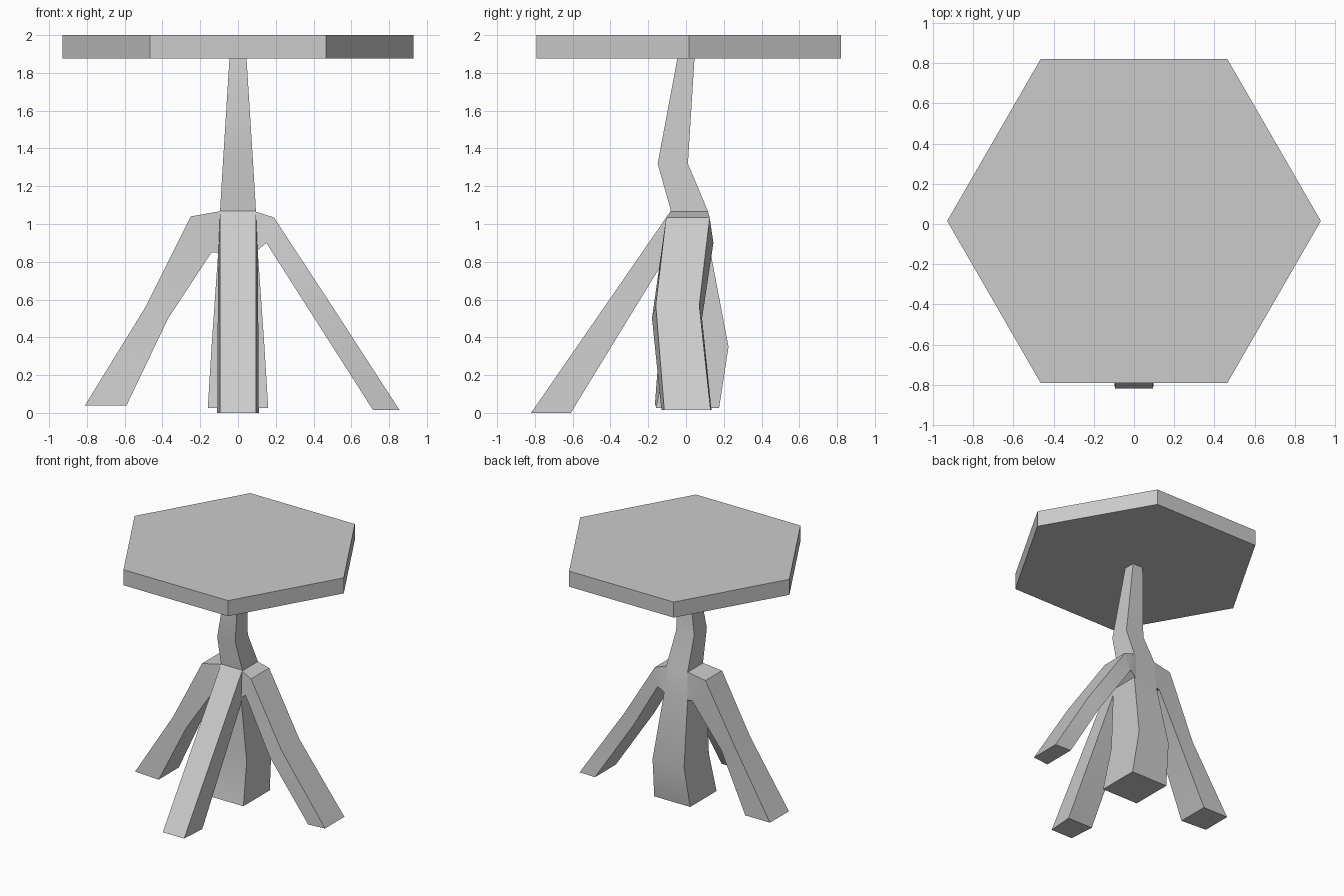
import bpy, bmesh

if "Cube" in bpy.data.objects:
    bpy.data.objects.remove(bpy.data.objects["Cube"])


def loft(name, rings):
    """Closed solid through a list of equal-length point rings."""
    bm = bmesh.new()
    loops = [[bm.verts.new(p) for p in ring] for ring in rings]
    for a, b in zip(loops, loops[1:]):
        n = len(a)
        for i in range(n):
            j = (i + 1) % n
            bm.faces.new((a[i], a[j], b[j], b[i]))
    bm.faces.new(loops[0])
    bm.faces.new(loops[-1])
    bmesh.ops.recalc_face_normals(bm, faces=bm.faces[:])
    mesh = bpy.data.meshes.new(name)
    bm.to_mesh(mesh)
    bm.free()
    obj = bpy.data.objects.new(name, mesh)
    bpy.context.collection.objects.link(obj)
    bpy.ops.object.select_all(action='DESELECT')
    obj.select_set(True)
    bpy.context.view_layer.objects.active = obj
    bpy.ops.object.shade_smooth_by_angle(angle=0.52)
    return obj


def level_ring(z, hx, y0, y1):
    return [(-hx, y0, z), (hx, y0, z), (hx, y1, z), (-hx, y1, z)]


def side_ring(outer, inner, y_outer, y_inner):
    """Leg section from (x, z) outer and inner edges and their y spans."""
    (xo, zo), (xi, zi) = outer, inner
    return [(xo, y_outer[0], zo), (xo, y_outer[1], zo),
            (xi, y_inner[1], zi), (xi, y_inner[0], zi)]


# Hexagonal table top
bpy.ops.mesh.primitive_cylinder_add(vertices=6, radius=0.93, depth=0.125,
                                    location=(0, 0.015, 1.9375),
                                    rotation=(0, 0, 1.5707963))
bpy.context.object.name = "table_top"

# Back leg, hub and bent stem in one run
loft("back_leg_and_stem", [
    level_ring(0.025, 0.16, -0.16, 0.175),
    level_ring(0.35, 0.14, -0.09, 0.225),
    level_ring(0.85, 0.105, -0.11, 0.13),
    level_ring(1.07, 0.095, -0.08, 0.115),
    level_ring(1.32, 0.08, -0.15, 0.01),
    level_ring(1.88, 0.045, -0.045, 0.045),
])

# Straight front leg
loft("front_leg", [
    [(-0.095, -0.82, 0), (0.095, -0.82, 0), (0.11, -0.61, 0), (-0.11, -0.61, 0)],
    [(-0.095, -0.08, 1.07), (0.095, -0.08, 1.07), (0.105, -0.09, 0.85), (-0.105, -0.09, 0.85)],
])

# Right leg, kneed towards the front
loft("right_leg", [
    side_ring((0.855, 0.015), (0.715, 0.015), (-0.115, 0.13), (-0.13, 0.135)),
    side_ring((0.495, 0.57), (0.405, 0.50), (-0.16, 0.07), (-0.18, 0.085)),
    side_ring((0.19, 1.035), (0.15, 0.90), (-0.105, 0.125), (-0.12, 0.145)),
    side_ring((0.08, 1.07), (0.09, 0.85), (-0.08, 0.115), (-0.10, 0.13)),
])

# Left leg, kneed inwards
loft("left_leg", [
    side_ring((-0.81, 0.04), (-0.59, 0.04), (-0.15, 0.09), (-0.165, 0.09)),
    side_ring((-0.49, 0.56), (-0.37, 0.50), (-0.12, 0.08), (-0.13, 0.08)),
    side_ring((-0.25, 1.04), (-0.14, 0.85), (-0.10, 0.11), (-0.11, 0.12)),
    side_ring((-0.08, 1.07), (-0.09, 0.85), (-0.08, 0.115), (-0.10, 0.13)),
])
